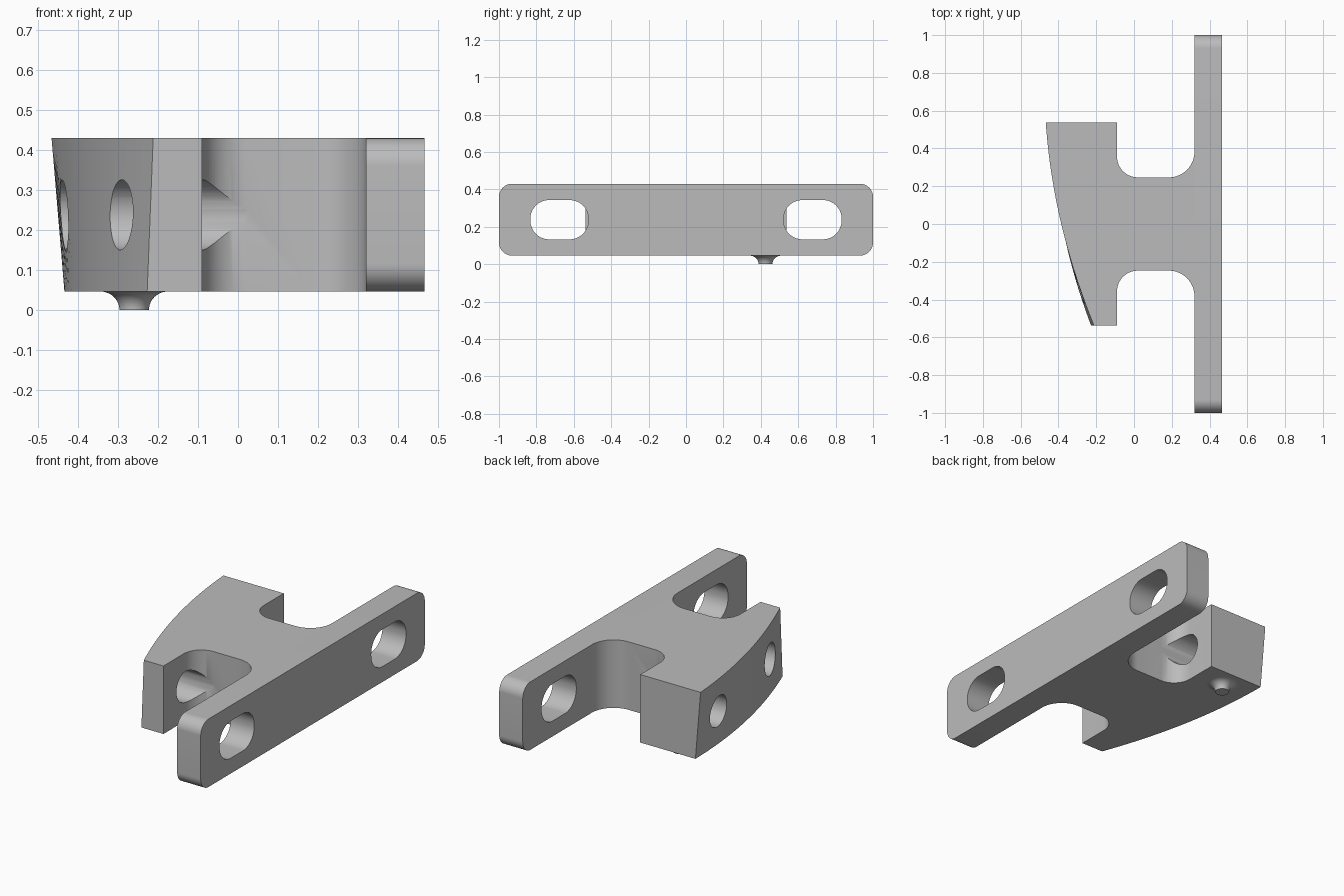
import bpy, bmesh, math
from mathutils import Vector

cube = bpy.data.objects.get("Cube")
if cube:
    bpy.data.objects.remove(cube, do_unlink=True)

BOTTOM, TOP = 0.046, 0.43
MID = (BOTTOM + TOP) / 2

grey = bpy.data.materials.new("plain grey")
grey.use_nodes = True
grey.diffuse_color = (0.5, 0.5, 0.5, 1)
grey.node_tree.nodes["Principled BSDF"].inputs["Base Color"].default_value = (0.5, 0.5, 0.5, 1)


def arc(cx, cy, r, start, end, steps=16):
    angles = [math.radians(start + (end - start) * i / steps) for i in range(steps + 1)]
    return [(cx + r * math.cos(a), cy + r * math.sin(a)) for a in angles]


def rounded_rect(cy, cz, half_w, half_h, r):
    pts = []
    for i, (sy, sz) in enumerate([(1, 1), (-1, 1), (-1, -1), (1, -1)]):
        pts += arc(cy + sy * (half_w - r), cz + sz * (half_h - r), r, 90 * i, 90 * i + 90)
    return pts


def loft(name, ring_a, ring_b):
    """Solid between two matching rings of 3D points."""
    bm = bmesh.new()
    a = [bm.verts.new(p) for p in ring_a]
    b = [bm.verts.new(p) for p in ring_b]
    bm.faces.new(a)
    bm.faces.new(b)
    for i in range(len(a)):
        j = (i + 1) % len(a)
        bm.faces.new((a[i], a[j], b[j], b[i]))
    bmesh.ops.remove_doubles(bm, verts=bm.verts, dist=1e-5)
    bmesh.ops.recalc_face_normals(bm, faces=bm.faces)
    mesh = bpy.data.meshes.new(name)
    bm.to_mesh(mesh)
    bm.free()
    mesh.materials.append(grey)
    ob = bpy.data.objects.new(name, mesh)
    bpy.context.collection.objects.link(ob)
    return ob


def prism_x(name, outline, x0, x1):
    return loft(name, [(x0, y, z) for y, z in outline], [(x1, y, z) for y, z in outline])


def combine(ob, others, operation):
    """Apply booleans to ob and remove the helper solids."""
    for other in others:
        other.hide_render = True
        mod = ob.modifiers.new(operation, 'BOOLEAN')
        mod.operation, mod.object, mod.solver = operation, other, 'EXACT'
    graph = bpy.context.evaluated_depsgraph_get()
    mesh = bpy.data.meshes.new_from_object(ob.evaluated_get(graph))
    ob.modifiers.clear()
    ob.data = mesh
    for other in others:
        bpy.data.objects.remove(other, do_unlink=True)


def smooth(ob):
    bpy.ops.object.select_all(action='DESELECT')
    ob.select_set(True)
    bpy.context.view_layer.objects.active = ob
    bpy.ops.object.shade_smooth_by_angle(angle=math.radians(30))


# Curved head and web: shared notch outline, with a twisted outer face
HEAD_Y, WEB_Y, HEAD_X, PLATE_X = 0.537, 0.247, -0.09, 0.32
notch = [(HEAD_X, -HEAD_Y)]
notch += arc(HEAD_X + 0.11, -WEB_Y - 0.11, 0.11, 180, 90)
notch += arc(PLATE_X - 0.135, -WEB_Y - 0.135, 0.135, 90, 0)
inner = notch + [(x, -y) for x, y in reversed(notch)]


def ring(z, a, b, c, steps=40):
    ys = [HEAD_Y - 2 * HEAD_Y * i / steps for i in range(steps + 1)]
    return [(x, y, z) for x, y in inner + [(a + b * y + c * y * y, y) for y in ys]]


body = loft("curved_head_and_web",
            ring(BOTTOM, -0.381, -0.193, 0.173),
            ring(TOP, -0.385, -0.237, 0.157))

# Round bores through the head
bores = [prism_x("bore_cutter", arc(s * 0.333, MID, 0.088, 0, 360, 48)[:-1], -0.7, 0.02)
         for s in (-1, 1)]
combine(body, bores, 'DIFFERENCE')
smooth(body)

# Mounting plate with two slots
plate = prism_x("mounting_plate", rounded_rect(0, MID, 1.0, (TOP - BOTTOM) / 2, 0.07),
                PLATE_X, 0.467)
slots = [prism_x("slot_cutter", rounded_rect(s * 0.677, MID, 0.155, 0.105, 0.1), 0.2, 0.6)
         for s in (-1, 1)]
combine(plate, slots, 'DIFFERENCE')
smooth(plate)

# Flared locating pin under the head
bm = bmesh.new()
flare = arc(0.085, 0, 0.048, 90, 180, 12)
profile = [(0, BOTTOM + 0.002)] + [(r, z * BOTTOM / 0.048) for r, z in flare] + [(0, 0)]
verts = [bm.verts.new((r, 0, z)) for r, z in profile]
edges = [bm.edges.new(pair) for pair in zip(verts, verts[1:])]
bmesh.ops.spin(bm, geom=verts + edges, cent=(0, 0, 0), axis=(0, 0, 1),
               angle=math.tau, steps=40)
bmesh.ops.remove_doubles(bm, verts=bm.verts, dist=1e-5)
bmesh.ops.recalc_face_normals(bm, faces=bm.faces)
mesh = bpy.data.meshes.new("locating_pin")
bm.to_mesh(mesh)
bm.free()
mesh.materials.append(grey)
pin = bpy.data.objects.new("locating_pin", mesh)
pin.location = Vector((-0.26, 0.425, 0))
bpy.context.collection.objects.link(pin)
smooth(pin)
